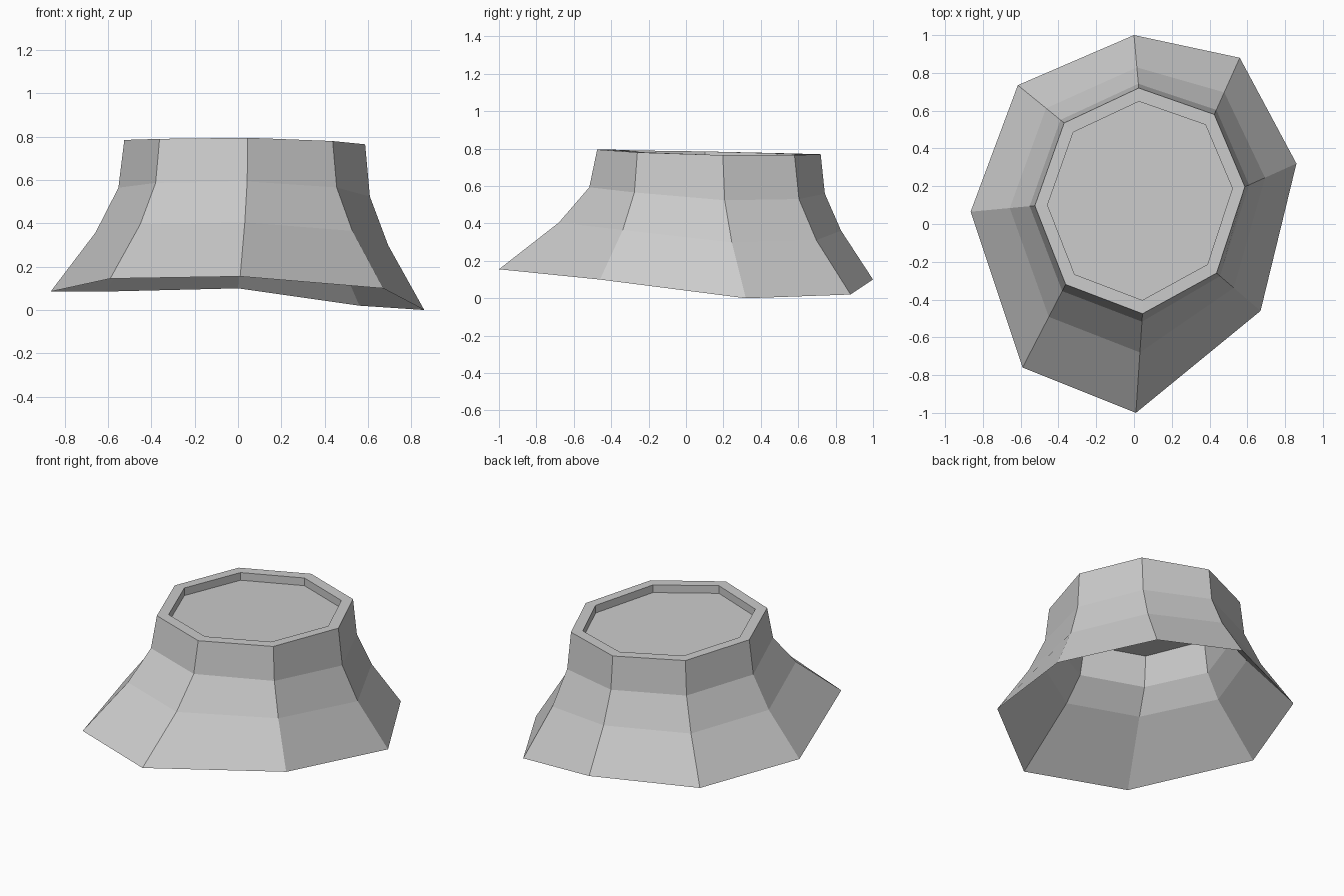
import bpy, bmesh
from mathutils import Vector

if "Cube" in bpy.data.objects:
    bpy.data.objects.remove(bpy.data.objects["Cube"])

# One matte grey for everything
grey = bpy.data.materials.new("matte grey")
grey.diffuse_color = (0.6, 0.6, 0.6, 1)
grey.use_nodes = True
grey.node_tree.nodes["Principled BSDF"].inputs["Base Color"].default_value = grey.diffuse_color

# Uneven octagons: flared foot and upper rim, corner by corner
FOOT = [(0, 1, .10), (.56, .88, .02), (.86, .32, .0), (.67, -.46, .10),
        (.01, -1, .155), (-.59, -.76, .145), (-.865, .065, .085), (-.615, .735, .085)]
RIM = [(.025, .72, .77), (.425, .58, .765), (.587, .197, .765), (.437, -.26, .78),
       (.045, -.475, .795), (-.362, -.32, .79), (-.525, .097, .785), (-.37, .535, .775)]
CENTRE = Vector((.035, .125, 0))


def ring(t_xy, t_z, scale=1.0, lift=0.0):
    """Octagon between foot and rim, optionally shrunk inward and raised."""
    points = []
    for a, b in zip(FOOT, RIM):
        p = Vector((a[0] + (b[0] - a[0]) * t_xy,
                    a[1] + (b[1] - a[1]) * t_xy, 0))
        p = CENTRE + (p - CENTRE) * scale
        p.z = a[2] + (b[2] - a[2]) * t_z + lift
        points.append(p)
    return points


def build(name, rings, cap=False):
    bm = bmesh.new()
    loops = [[bm.verts.new(p) for p in r] for r in rings]
    for low, high in zip(loops, loops[1:]):
        for i in range(8):
            j = (i + 1) % 8
            # corners run clockwise, so this order faces outward
            bm.faces.new((low[j], low[i], high[i], high[j]))
    if cap:
        bm.faces.new(loops[-1][::-1])
    bmesh.ops.remove_doubles(bm, verts=bm.verts, dist=0.0005)
    mesh = bpy.data.meshes.new(name)
    bm.to_mesh(mesh)
    bm.free()
    mesh.materials.append(grey)
    obj = bpy.data.objects.new(name, mesh)
    bpy.context.collection.objects.link(obj)
    return obj


# Flared wall: up the outside, over the rim, down the inside to a thin foot edge
build("flared_wall", [
    ring(0, 0),
    ring(.61, .39),
    ring(.92, .685),
    ring(1, 1),
    ring(1, 1, .88),
    ring(1, 1, .88, -.05),
    ring(.92, .685, .89, -.035),
    ring(.61, .39, .88, .025),
    ring(0, 0),
])

# Sunken top panel
build("top_panel", [ring(1, 1, .88, -.05)], cap=True)
